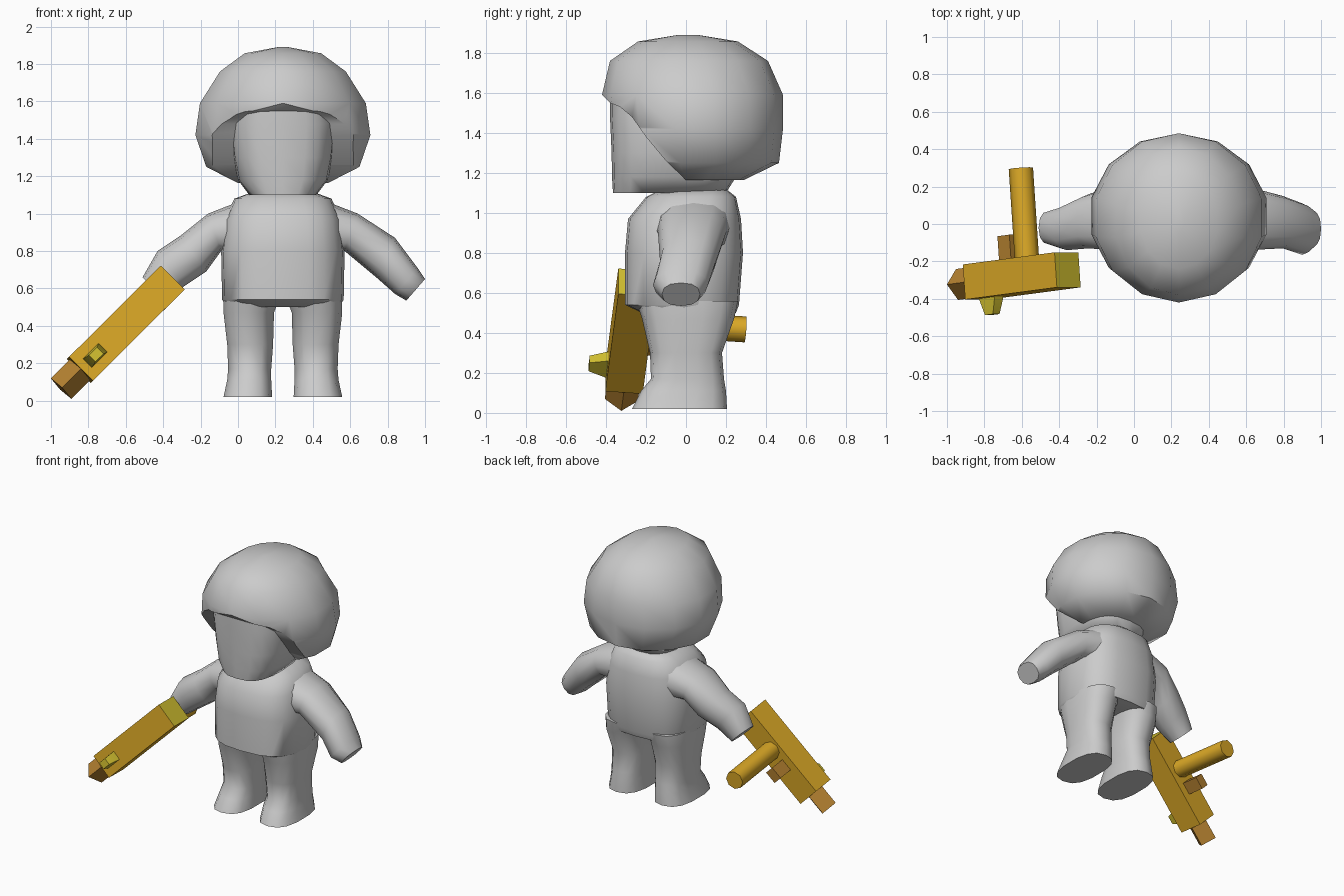
import bpy, bmesh, math
from mathutils import Vector as V

if "Cube" in bpy.data.objects:
    bpy.data.objects.remove(bpy.data.objects["Cube"])

CX = 0.24  # body centre line


def material(name, rgb):
    m = bpy.data.materials.new(name)
    m.diffuse_color = (*rgb, 1)
    m.use_nodes = True
    m.node_tree.nodes["Principled BSDF"].inputs["Base Color"].default_value = m.diffuse_color
    return m


GREY = material("light_grey", (0.6, 0.6, 0.6))
GOLD = material("gold", (0.72, 0.40, 0.02))
BRONZE = material("bronze", (0.46, 0.22, 0.03))
YELLOW = material("yellow", (0.65, 0.53, 0.03))


def section(c, u, v, n=16, p=2.0):
    """Rounded (superellipse) ring around c with half axes u and v."""
    ring = []
    for i in range(n):
        t = 2 * math.pi * i / n
        a, b = math.cos(t), math.sin(t)
        a = math.copysign(abs(a) ** (2 / p), a)
        b = math.copysign(abs(b) ** (2 / p), b)
        ring.append(c + u * a + v * b)
    return ring


def loft(name, rings, mat, angle=55):
    bm = bmesh.new()
    vs = [[bm.verts.new(co) for co in r] for r in rings]
    n = len(vs[0])
    for a, b in zip(vs, vs[1:]):
        for i in range(n):
            j = (i + 1) % n
            bm.faces.new((a[i], a[j], b[j], b[i]))
    bm.faces.new(vs[0])
    bm.faces.new(vs[-1])
    bmesh.ops.recalc_face_normals(bm, faces=bm.faces)
    me = bpy.data.meshes.new(name)
    bm.to_mesh(me)
    bm.free()
    ob = bpy.data.objects.new(name, me)
    bpy.context.collection.objects.link(ob)
    me.materials.append(mat)
    smooth(ob, angle)
    return ob


def smooth(ob, angle=55):
    bpy.ops.object.select_all(action='DESELECT')
    ob.select_set(True)
    bpy.context.view_layer.objects.active = ob
    bpy.ops.object.shade_smooth_by_angle(angle=math.radians(angle))


def level(z, x0, x1, y0, y1, n=16, p=2.6):
    """Horizontal ring filling the given x and y ranges."""
    return section(V(((x0 + x1) / 2, (y0 + y1) / 2, z)),
                   V((0, (y1 - y0) / 2, 0)), V(((x1 - x0) / 2, 0, 0)), n, p)


def centred(rows, **kw):
    return [level(z, CX - hx, CX + hx, y0, y1, **kw) for z, hx, y0, y1 in rows]


# Hair: faceted dome with the face opening cut out
hair = loft("hair", centred([
    (1.165, 0.25, -0.20, 0.29), (1.25, 0.42, -0.34, 0.465),
    (1.42, 0.48, -0.40, 0.485), (1.59, 0.455, -0.42, 0.485),
    (1.76, 0.345, -0.38, 0.41), (1.857, 0.21, -0.24, 0.26),
    (1.89, 0.03, -0.04, 0.06)], n=14, p=2.0), GREY)
opening = [(-0.7, 1.60), (-0.42, 1.59), (-0.38, 1.55), (-0.33, 1.53), (-0.27, 1.48),
           (-0.2, 1.38), (-0.1, 1.26), (0.0, 1.164), (0.0, 1.0), (-0.7, 1.0)]
cutter = loft("face_opening_cutter",
              [[V((x, y, z)) for y, z in opening] for x in (CX - 1, CX + 1)], GREY)
cutter.hide_render = True
mod = hair.modifiers.new("opening", 'BOOLEAN')
mod.operation = 'DIFFERENCE'
mod.solver = 'EXACT'
mod.object = cutter
bpy.context.view_layer.objects.active = hair
bpy.ops.object.modifier_apply(modifier=mod.name)
bpy.data.objects.remove(cutter)
smooth(hair)

# Head with flattish face
loft("head", centred([
    (1.10, 0.18, -0.365, 0.20), (1.18, 0.24, -0.37, 0.25), (1.30, 0.265, -0.372, 0.27),
    (1.48, 0.285, -0.38, 0.27), (1.62, 0.25, -0.38, 0.25)], n=20, p=2.9), GREY)

# Torso
loft("torso", centred([
    (1.12, 0.15, -0.12, 0.20), (1.08, 0.26, -0.20, 0.25), (0.97, 0.31, -0.29, 0.275),
    (0.80, 0.33, -0.305, 0.285), (0.54, 0.325, -0.305, 0.265),
    (0.50, 0.30, -0.22, 0.25)], n=20, p=2.7), GREY)

# Legs with feet, mirrored about the body centre
leg_rows = [(0.56, 0.01, 0.32, -0.25, 0.26), (0.47, 0.045, 0.32, -0.22, 0.24),
            (0.30, 0.05, 0.30, -0.18, 0.18), (0.17, 0.06, 0.295, -0.175, 0.19),
            (0.11, 0.06, 0.30, -0.225, 0.20), (0.02, 0.055, 0.32, -0.27, 0.205)]
for side, s in (("left", 1), ("right", -1)):
    loft(side + "_leg", [level(z, CX + s * a, CX + s * b, y0, y1, n=14)
                         for z, a, b, y0, y1 in leg_rows], GREY)


# Arms: each row is upper (dx, z), lower (dx, z), then y range
def arm(name, s, rows):
    rings = []
    for tx, tz, bx, bz, y0, y1 in rows:
        t, b = V((CX + s * tx, 0, tz)), V((CX + s * bx, 0, bz))
        rings.append(section((t + b) / 2 + V((0, (y0 + y1) / 2, 0)), (t - b) / 2,
                             V((0, (y1 - y0) / 2, 0)), 12, 2.4))
    loft(name, rings, GREY)


shoulder = [(0.22, 1.07, 0.22, 0.78, -0.15, 0.22), (0.40, 1.0, 0.33, 0.80, -0.14, 0.20)]
arm("left_arm", 1, shoulder + [
    (0.60, 0.87, 0.51, 0.65, -0.13, 0.15), (0.72, 0.71, 0.60, 0.57, -0.165, 0.11),
    (0.76, 0.65, 0.66, 0.535, -0.12, 0.07)])
arm("right_arm", -1, shoulder + [
    (0.55, 0.88, 0.41, 0.69, -0.13, 0.16), (0.67, 0.80, 0.53, 0.61, -0.14, 0.10),
    (0.75, 0.66, 0.63, 0.54, -0.11, 0.07)])

# Gadget frame: A along the barrel, U across it, H towards the handle
back, front = V((-0.355, -0.245, 0.652)), V((-0.845, -0.31, 0.165))
A = (front - back).normalized()
U = V((-1, 0, 1)).normalized()
H = A.cross(U).normalized()
if H.y < 0:
    H = -H


def rect(c, u, v):
    return [c + u + v, c - u + v, c - u - v, c + u - v]


# Square barrel with a yellow end face
barrel = loft("barrel", [rect(c, U * 0.09, H * 0.094) for c in (back, front)], GOLD)
barrel.data.materials.append(YELLOW)
for f in barrel.data.polygons:
    if f.normal.dot(A) < -0.9:
        f.material_index = 1

# Diamond nozzle
loft("nozzle", [section(c, U * 0.077, H * 0.083, 4)
                for c in (front - A * 0.05, front + A * 0.143)], BRONZE)

# Handle
grip = V((-0.567, -0.27, 0.455))
loft("handle", [section(grip + H * d, A * 0.065, U * 0.065, 8) for d in (0.05, 0.57)], GOLD)

# Trigger block in front of the handle
trig = back + A * 0.43
loft("trigger", [rect(trig + H * d, A * 0.045, U * 0.035) for d in (0.05, 0.225)], BRONZE)

# Tapered sight peg on the front side
peg = V((-0.77, -0.30, 0.235))
loft("sight_peg", [rect(peg - H * d, A * a, U * u) for d, a, u in
                   ((0.05, 0.058, 0.033), (0.10, 0.058, 0.033), (0.185, 0.03, 0.025))], YELLOW)
